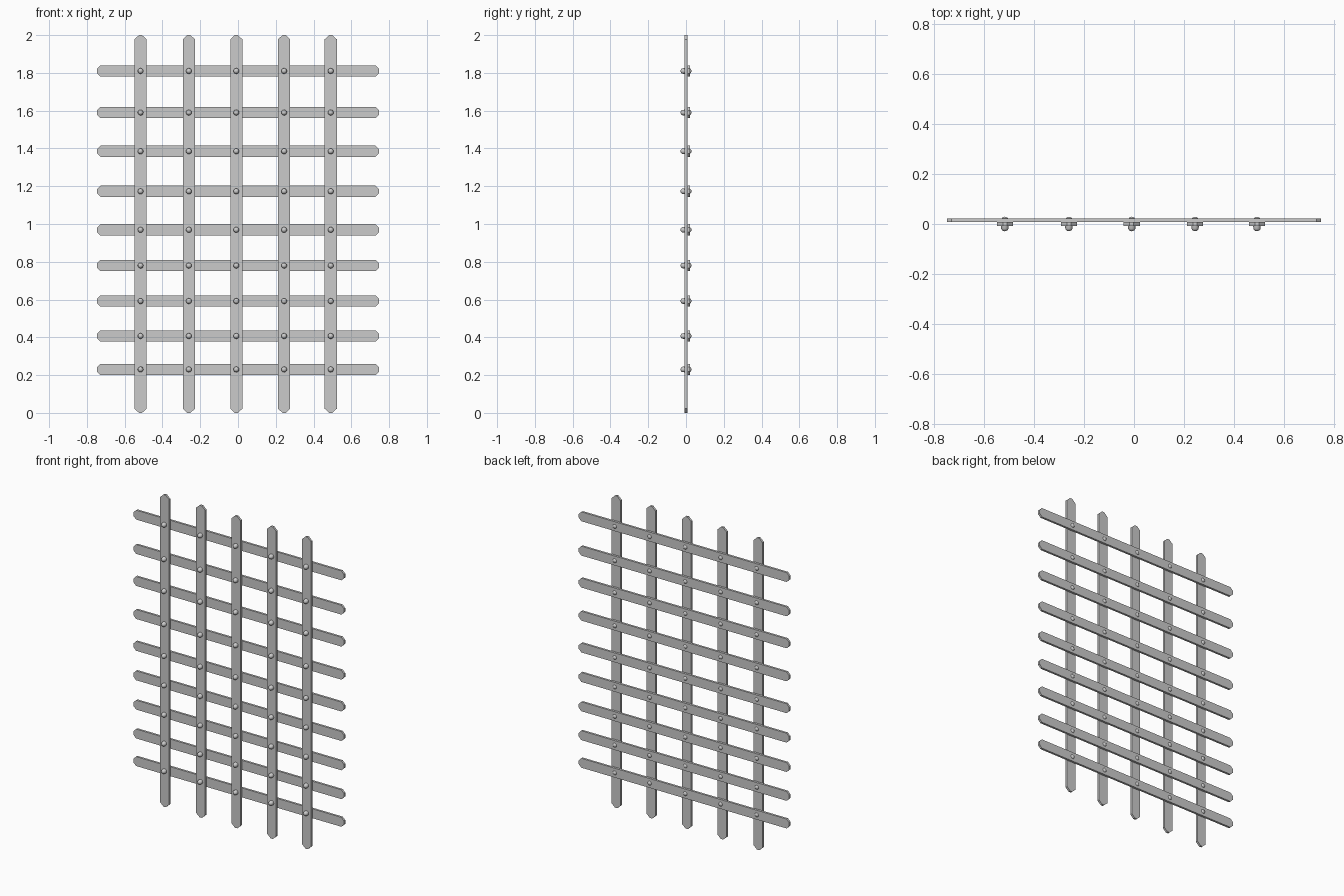
import bpy, bmesh, math
from mathutils import Matrix

if "Cube" in bpy.data.objects:
    bpy.data.objects.remove(bpy.data.objects["Cube"])

XS = [-0.516, -0.26, -0.009, 0.244, 0.491]
ZS = [1.81, 1.59, 1.385, 1.173, 0.969, 0.78, 0.592, 0.407, 0.23]


def finish(bm, name):
    bmesh.ops.recalc_face_normals(bm, faces=bm.faces[:])
    me = bpy.data.meshes.new(name)
    bm.to_mesh(me)
    bm.free()
    return me


def add(me, name, loc):
    ob = bpy.data.objects.new(name, me)
    ob.location = loc
    bpy.context.collection.objects.link(ob)


def slat(name, half_len, half_w, tip, tip_w, thick, upright):
    """Flat bar with clipped pointed ends, extruded along y."""
    h = half_len
    pts = [(-h, -tip_w), (-h + tip, -half_w), (h - tip, -half_w),
           (h, -tip_w), (h, tip_w), (h - tip, half_w),
           (-h + tip, half_w), (-h, tip_w)]
    bm = bmesh.new()
    vs = [bm.verts.new((b, -thick / 2, a) if upright else (a, -thick / 2, b))
          for a, b in pts]
    f = bm.faces.new(vs)
    ext = bmesh.ops.extrude_face_region(bm, geom=[f])
    bmesh.ops.translate(bm, vec=(0, thick, 0),
                        verts=[v for v in ext['geom'] if isinstance(v, bmesh.types.BMVert)])
    return finish(bm, name)


# upright bars in front, cross bars behind
upright = slat("upright_bar", 1.0, 0.032, 0.022, 0.008, 0.014, True)
cross = slat("cross_bar", 0.746, 0.03, 0.018, 0.012, 0.014, False)
for x in XS:
    add(upright, "upright_bar", (x, 0.0, 1.0))
for z in ZS:
    add(cross, "cross_bar", (0, 0.014, z))

# round-headed rivets through every crossing
bm = bmesh.new()
bmesh.ops.create_uvsphere(bm, u_segments=16, v_segments=8, radius=0.0155,
                          matrix=Matrix.Rotation(math.pi / 2, 4, 'X'))
for v in bm.verts:
    if abs(v.co.y) > 1e-5:
        v.co.y += math.copysign(0.0135, v.co.y)
for f in bm.faces:
    f.smooth = True
rivet = finish(bm, "rivet")
for x in XS:
    for z in ZS:
        add(rivet, "rivet", (x, 0, z))
